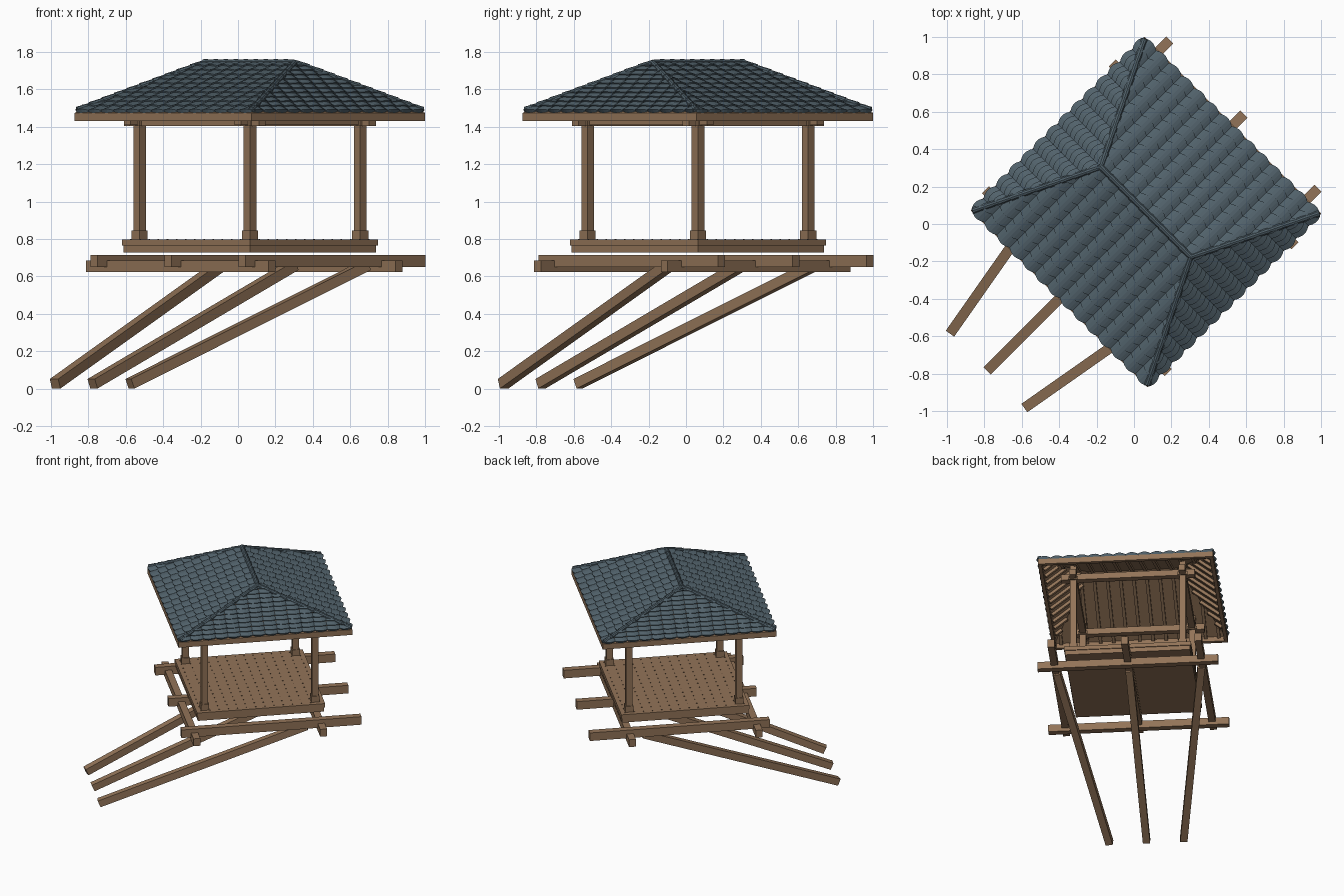
import bpy, bmesh, math
from mathutils import Vector, Matrix

if "Cube" in bpy.data.objects:
    bpy.data.objects.remove(bpy.data.objects["Cube"])

V = Vector
Z = V((0, 0, 1))


def material(name, rgb):
    m = bpy.data.materials.new(name)
    m.diffuse_color = (*rgb, 1)
    m.use_nodes = True
    m.node_tree.nodes["Principled BSDF"].inputs["Base Color"].default_value = m.diffuse_color
    return m


WOOD = material("warm_wood", (0.29, 0.175, 0.098))
SLATE = material("slate_tile", (0.082, 0.120, 0.145))
DARK = material("dark_nail", (0.10, 0.06, 0.035))


def finish(bm, name, mat):
    me = bpy.data.meshes.new(name)
    bm.to_mesh(me)
    bm.free()
    me.materials.append(mat)
    ob = bpy.data.objects.new(name, me)
    bpy.context.collection.objects.link(ob)
    return ob


def bar(bm, p, q, w, h):
    """Square-cut timber from p to q, w wide and h high."""
    p, q = V(p), V(q)
    d = (q - p).normalized()
    side = d.cross(Z) if abs(d.z) < 0.99 else V((1, 0, 0))
    side.normalize()
    up = side.cross(d)
    rot = Matrix((side, d, up)).transposed().to_4x4()
    m = Matrix.Translation((p + q) / 2) @ rot @ Matrix.Diagonal((w, (q - p).length, h, 1))
    bmesh.ops.create_cube(bm, size=1, matrix=m)


def timber(name, p, q, w, h):
    bm = bmesh.new()
    bar(bm, p, q, w, h)
    return finish(bm, name, WOOD)


# Everything is built square to the axes, then turned 45 degrees at the end
CV = 0.09                       # pavilion centre along its depth
HU, HV, RL = 0.668, 0.657, 0.34  # eave half sizes, ridge half length
ZE, ZR = 1.475, 1.737           # eave and ridge heights
P = 0.417                       # post offset

# Lower frame: two cross beams, three long beams and the slanted struts
for i, v in enumerate((-0.432, 0.526)):
    timber(f"cross_beam_{i}", (-0.69, v, 0.655), (0.69, v, 0.655), 0.052, 0.06)
for i, s in enumerate((-1, 0, 1)):
    timber(f"long_beam_{i}", (s * 0.56, -0.53, 0.683), (s * 0.56, 0.83, 0.683), 0.053, 0.066)
    timber(f"strut_{i}", (s * 0.283, -1.10, 0.0265), (s * 0.55, 0.42, 0.66), 0.055, 0.055)

# Deck in two layers
timber("deck_lower", (0, CV - 0.477, 0.747), (0, CV + 0.477, 0.747), 0.954, 0.036)
timber("deck_upper", (0, CV - 0.484, 0.781), (0, CV + 0.484, 0.781), 0.968, 0.032)

# Rows of nail heads on the deck
bm = bmesh.new()
N = 14
for i in range(N):
    for j in range(N):
        x, y = ((k / (N - 1) - 0.5) * 0.9 for k in (i, j))
        bmesh.ops.create_cone(bm, cap_ends=True, segments=6, radius1=0.005, radius2=0.004,
                              depth=0.004, matrix=Matrix.Translation((x, CV + y, 0.798)))
finish(bm, "deck_nails", DARK)

# Posts with foot blocks, capitals and short roof props
for su in (-1, 1):
    for sv in (-1, 1):
        u, v = su * P, CV + sv * P
        bm = bmesh.new()
        bar(bm, (u, v, 0.797), (u, v, 1.53), 0.048, 0.048)
        bar(bm, (u, v, 0.797), (u, v, 0.845), 0.061, 0.061)
        bar(bm, (u, v, 1.405), (u, v, 1.43), 0.075, 0.075)
        finish(bm, "post", WOOD)

# Ring beams with crossing ends
for s in (-1, 1):
    timber("ring_beam_wide", (-0.51, CV + s * P, 1.43), (0.51, CV + s * P, 1.43), 0.05, 0.05)
    timber("ring_beam_deep", (s * P, CV - 0.51, 1.436), (s * P, CV + 0.51, 1.436), 0.05, 0.05)

# Fascia boards below the eaves
bm = bmesh.new()
for s in (-1, 1):
    y, x = CV + s * (HV - 0.014), s * (HU - 0.014)
    bar(bm, (-HU, y, 1.4535), (HU, y, 1.4535), 0.028, 0.043)
    bar(bm, (x, CV - HV, 1.4535), (x, CV + HV, 1.4535), 0.028, 0.043)
finish(bm, "fascia", WOOD)

# Roof boarding
bm = bmesh.new()
a, b, c, d = (bm.verts.new((x * HU, CV + y * HV, ZE)) for x, y in ((-1, -1), (1, -1), (1, 1), (-1, 1)))
e, f = (bm.verts.new((x * RL, CV, ZR)) for x in (-1, 1))
for face in ((a, b, f, e), (b, c, f), (c, d, e, f), (d, a, e)):
    bm.faces.new(face)
mod = finish(bm, "roof_boarding", WOOD).modifiers.new("thickness", "SOLIDIFY")
mod.thickness = 0.014
mod.offset = -1


def roof_side(name, o, W, D, wt, dt, cols=14, rows=11):
    """Tiles and rafters of one slope facing o; the hips run from (W, D) to (wt, dt)."""
    o = V(o)
    al = Z.cross(o)
    run = D - dt
    s = -o * run + Z * (ZR - ZE)
    L = s.length
    s.normalize()
    n = al.cross(s)
    E = V((0, CV, ZE)) + o * D
    # Overlapping curved tiles, each with a rounded and raised lower edge
    bm = bmesh.new()
    cw, rh = 2 * W / cols, L / rows
    ts = (-1, -0.6, -0.2, 0.2, 0.6, 1)
    for j in range(cols):
        for r in range(rows):
            base, low, top = [], [], []
            for t in ts:
                h = 0.012 * math.cos(t * math.pi / 2)
                q = E + al * (-W + (j + 0.5 + t / 2) * cw)
                s0 = r * rh + 0.012 * t * t
                base.append(bm.verts.new(q + s * s0))
                low.append(bm.verts.new(q + s * s0 + n * (h + 0.011)))
                top.append(bm.verts.new(q + s * min(L, (r + 1.2) * rh) + n * (h + 0.002)))
            for k in range(len(ts) - 1):
                bm.faces.new((low[k], low[k + 1], top[k + 1], top[k]))
                bm.faces.new((base[k], base[k + 1], low[k + 1], low[k]))
    for sg in (-1, 1):
        bmesh.ops.bisect_plane(bm, geom=bm.verts[:] + bm.edges[:] + bm.faces[:], dist=1e-6,
                               plane_co=E + al * (sg * W),
                               plane_no=(al * (sg * run) - o * (W - wt)).normalized(),
                               clear_outer=True)
    finish(bm, name + "_tiles", SLATE)
    # Rafters beneath the slope
    bm = bmesh.new()
    for j in range(13):
        t = (j / 12 - 0.5) * 1.8 * W
        ln = L * min(1, (W - abs(t)) / (W - wt)) - 0.02
        if ln > 0.07:
            q = E + al * t - n * 0.024
            bar(bm, q + s * 0.025, q + s * ln, 0.024, 0.022)
    finish(bm, name + "_rafters", WOOD)


for sg, side in ((-1, "front"), (1, "back")):
    roof_side("roof_" + side, (0, sg, 0), HU, HV, RL, 0)
for sg, side in ((-1, "left"), (1, "right")):
    roof_side("roof_" + side, (sg, 0, 0), HV, HU, 0, RL)


def cap_row(name, p, q, count):
    """Overlapping round cap tiles from p up to q."""
    p, q = V(p), V(q)
    step = (q - p) / count
    rot = step.to_track_quat('Z', 'Y').to_matrix().to_4x4()
    bm = bmesh.new()
    for i in range(count):
        m = Matrix.Translation(p + step * (i + 0.5)) @ rot
        bmesh.ops.create_cone(bm, cap_ends=True, segments=10, radius1=0.019, radius2=0.014,
                              depth=step.length * 1.15, matrix=m)
    finish(bm, name, SLATE)


# Ridge and hip caps
cap_row("ridge_caps", (-RL, CV, ZR + 0.007), (RL, CV, ZR + 0.007), 9)
for su in (-1, 1):
    for sv in (-1, 1):
        cap_row("hip_caps", (su * (HU - 0.012), CV + sv * (HV - 0.016), ZE + 0.016),
                (su * RL, CV, ZR + 0.007), 10)

# Turn the whole pavilion to its diagonal stance
turn = Matrix.Rotation(-math.pi / 4, 4, 'Z')
for ob in bpy.context.scene.objects:
    ob.data.transform(turn)
